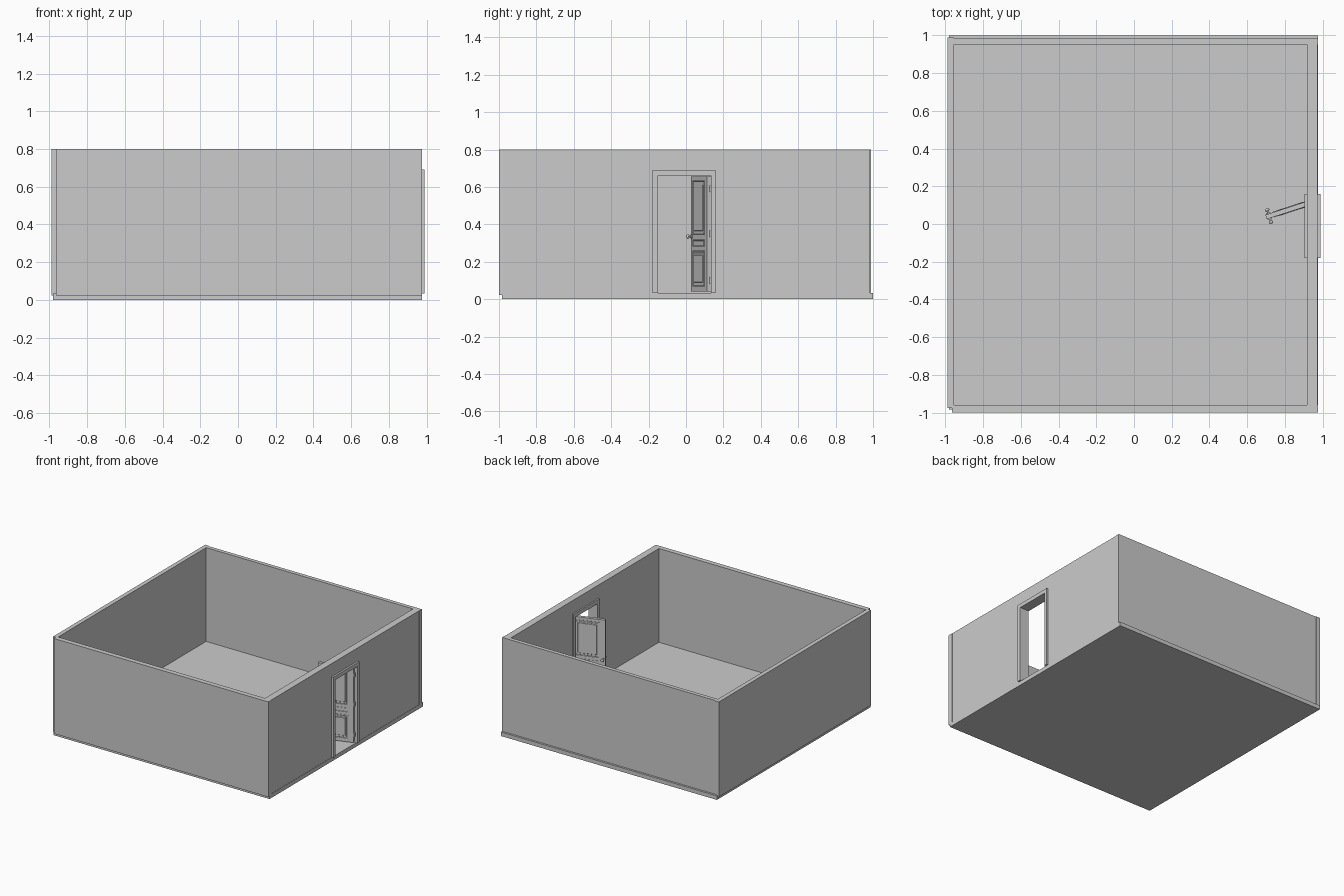
import bpy, bmesh
from math import radians
from mathutils import Matrix, Vector

if "Cube" in bpy.data.objects:
    bpy.data.objects.remove(bpy.data.objects["Cube"])


def finish(name, bm, matrix=None):
    bmesh.ops.recalc_face_normals(bm, faces=bm.faces[:])
    mesh = bpy.data.meshes.new(name)
    bm.to_mesh(mesh)
    bm.free()
    ob = bpy.data.objects.new(name, mesh)
    bpy.context.collection.objects.link(ob)
    if matrix:
        ob.matrix_world = matrix
    return ob


def add_box(bm, x0, x1, y0, y1, z0, z1):
    m = (Matrix.Translation(((x0 + x1) / 2, (y0 + y1) / 2, (z0 + z1) / 2))
         @ Matrix.Diagonal((x1 - x0, y1 - y0, z1 - z0, 1)))
    return bmesh.ops.create_cube(bm, size=1, matrix=m)["verts"]


def box(name, *dims, matrix=None):
    bm = bmesh.new()
    add_box(bm, *dims)
    return finish(name, bm, matrix)


def arch(name, x0, x1, outer, inner, z0):
    """Upside-down U in the y-z plane, extruded along x; outer/inner = (y0, y1, top)."""
    (a, b, t), (c, d, s) = outer, inner
    pts = [(a, z0), (a, t), (b, t), (b, z0), (d, z0), (d, s), (c, s), (c, z0)]
    bm = bmesh.new()
    face = bm.faces.new([bm.verts.new((x0, y, z)) for y, z in pts])
    ext = bmesh.ops.extrude_face_region(bm, geom=[face])["geom"]
    bmesh.ops.translate(bm, vec=(x1 - x0, 0, 0),
                        verts=[v for v in ext if isinstance(v, bmesh.types.BMVert)])
    return finish(name, bm)


# Floor slab and walls, slightly offset from one another at the corners
TOP = 0.8
FLOOR = 0.033
box("floor", -0.98, 0.975, -0.985, 1.0, 0, FLOOR)
box("left_wall", -0.99, -0.955, -0.975, 0.99, 0.022, TOP)
box("front_wall", -0.965, 0.975, -1.0, -0.96, 0.022, TOP)
box("back_wall", -0.955, 0.975, 0.952, 0.984, FLOOR, TOP)
arch("right_wall", 0.917, 0.973, (-0.96, 0.952, TOP), (-0.162, 0.145, 0.672), FLOOR)

# Door frame: lining plus casing on both wall faces
opening = (-0.15, 0.134, 0.66)
arch("door_lining", 0.917, 0.973, (-0.162, 0.145, 0.672), opening, FLOOR)
for name, x0, x1 in (("inner_casing", 0.905, 0.917), ("outer_casing", 0.973, 0.988)):
    arch(name, x0, x1, (-0.18, 0.158, 0.692), opening, FLOOR)

# Open door, built in hinge space: leaf runs along -x, thickness along -y
HINGE = Matrix.Translation((0.96, 0.134, 0)) @ Matrix.Rotation(radians(18), 4, "Z")
W, T = 0.277, 0.024
box("door_leaf", -W, 0, -T, 0, 0.04, 0.657, matrix=HINGE)

# Moulded panels on both faces, stepped by insets
bm = bmesh.new()
for z0, z1 in ((0.067, 0.26), (0.282, 0.318), (0.342, 0.635)):
    for y0, y1, side in ((-0.003, 0.003, 1), (-T - 0.003, -T + 0.003, -1)):
        verts = add_box(bm, -W + 0.04, -0.04, y0, y1, z0, z1)
        faces = {f for v in verts for f in v.link_faces}
        bm.normal_update()
        face = max(faces, key=lambda f: f.normal.y * side)
        steps = ((0.006, 0), (0.003, -0.004), (0.005, 0), (0.003, 0.003))
        if z1 - z0 > 0.1:
            steps += ((0.016, 0), (0.003, 0.002))
        else:
            steps = steps[:2]
        for thickness, depth in steps:
            bmesh.ops.inset_region(bm, faces=[face], thickness=thickness, depth=depth)
finish("door_panels", bm, HINGE)

# Round knobs with stems and roses
bm = bmesh.new()
for side, base in ((1, 0), (-1, -T)):
    for radius, length in ((0.012, 0.005), (0.005, 0.02)):
        m = (Matrix.Translation((-W + 0.017, base + side * length / 2, 0.335))
             @ Matrix.Rotation(radians(90), 4, "X"))
        bmesh.ops.create_cone(bm, cap_ends=True, segments=16, radius1=radius,
                              radius2=radius, depth=length, matrix=m)
    m = (Matrix.Translation((-W + 0.017, base + side * 0.022, 0.335))
         @ Matrix.Diagonal((1, 0.7, 1, 1)))
    bmesh.ops.create_uvsphere(bm, u_segments=16, v_segments=10, radius=0.012, matrix=m)
knobs = finish("door_knobs", bm, HINGE)
bpy.context.view_layer.objects.active = knobs
knobs.select_set(True)
bpy.ops.object.shade_smooth_by_angle()

# Three hinge barrels with leaves
bm = bmesh.new()
for z in (0.1, 0.35, 0.59):
    bmesh.ops.create_cone(bm, cap_ends=True, segments=12, radius1=0.004, radius2=0.004,
                          depth=0.036, matrix=Matrix.Translation((0.004, -0.006, z)))
    add_box(bm, 0, 0.002, -0.02, -0.006, z - 0.015, z + 0.015)
finish("door_hinges", bm, HINGE)
